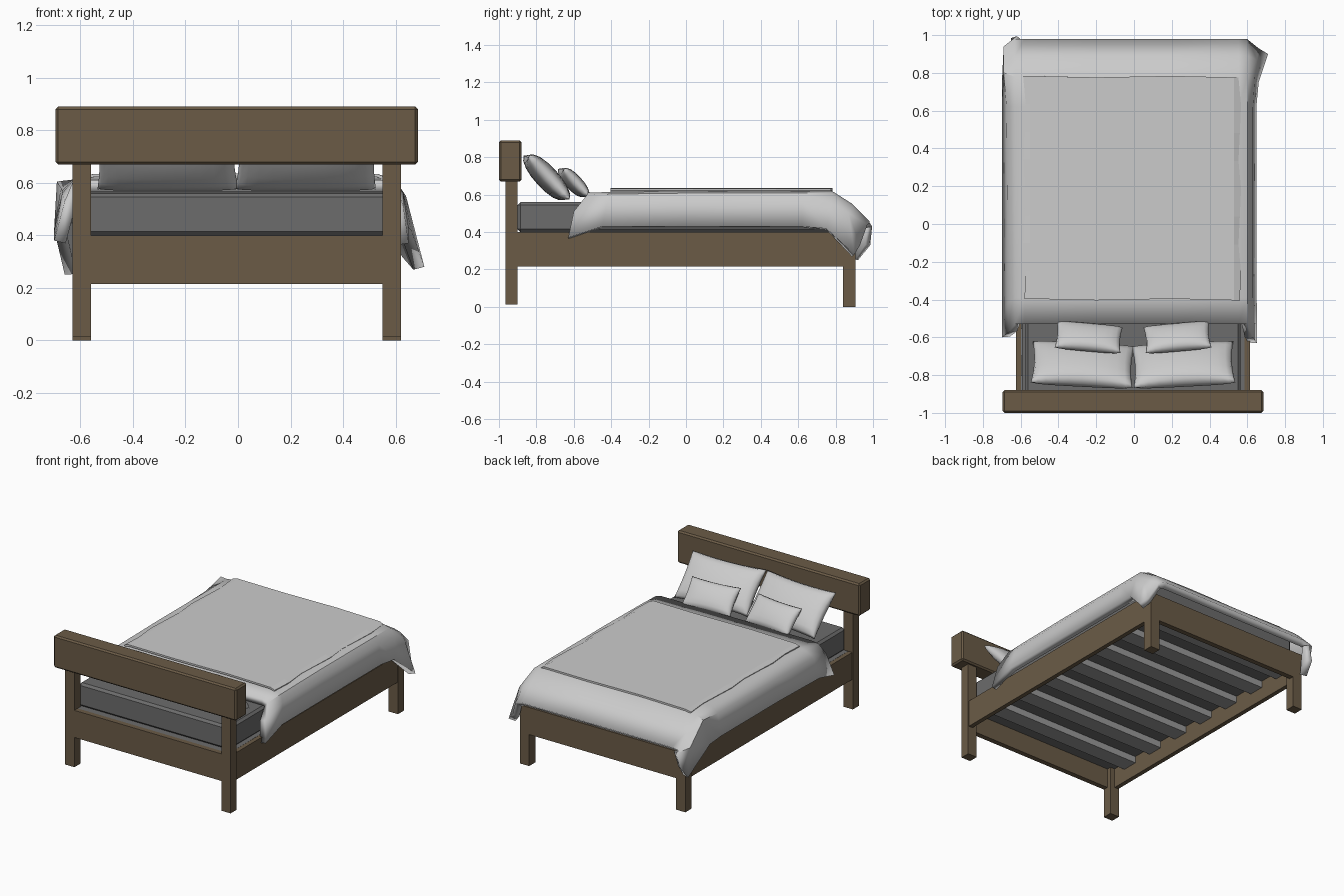
import bpy, bmesh, math
from mathutils import Matrix, Vector

if "Cube" in bpy.data.objects:
    bpy.data.objects.remove(bpy.data.objects["Cube"])


def material(name, rgb):
    m = bpy.data.materials.new(name)
    m.diffuse_color = (*rgb, 1)
    m.use_nodes = True
    m.node_tree.nodes["Principled BSDF"].inputs["Base Color"].default_value = m.diffuse_color
    return m


WOOD = material("wood", (0.145, 0.105, 0.062))
DARK = material("dark_grey", (0.15, 0.15, 0.15))
SLAT = material("slat_grey", (0.32, 0.32, 0.32))


def finish(name, bm, mat=None):
    bmesh.ops.recalc_face_normals(bm, faces=bm.faces)
    me = bpy.data.meshes.new(name)
    bm.to_mesh(me)
    bm.free()
    ob = bpy.data.objects.new(name, me)
    bpy.context.collection.objects.link(ob)
    if mat:
        me.materials.append(mat)
    return ob


def box(name, x0, x1, y0, y1, z0, z1, mat=None, bevel=0.0):
    bm = bmesh.new()
    bmesh.ops.create_cube(bm, size=1)
    for v in bm.verts:
        v.co = ((x0 + x1) / 2 + v.co.x * (x1 - x0),
                (y0 + y1) / 2 + v.co.y * (y1 - y0),
                (z0 + z1) / 2 + v.co.z * (z1 - z0))
    ob = finish(name, bm, mat)
    if bevel:
        b = ob.modifiers.new("bevel", 'BEVEL')
        b.width = bevel
        b.segments = 1
    return ob


def sheet(name, rows, thickness):
    """Loft rows of points into a cloth with thickness."""
    bm = bmesh.new()
    vs = [[bm.verts.new(p) for p in r] for r in rows]
    for a, b in zip(vs, vs[1:]):
        for i in range(len(a) - 1):
            bm.faces.new((a[i], a[i + 1], b[i + 1], b[i]))
    ob = finish(name, bm)
    if sum(p.normal.z for p in ob.data.polygons) < 0:
        ob.data.flip_normals()
    s = ob.modifiers.new("thickness", 'SOLIDIFY')
    s.thickness = thickness
    s.offset = -1
    return ob


def pillow(name, loc, w, h, t, tilt, yaw):
    """Full cushion with pinched edges and pointed corners."""
    bm = bmesh.new()
    n, m = 12, 8
    mat = (Matrix.Translation(loc) @ Matrix.Rotation(math.radians(yaw), 4, 'Z')
           @ Matrix.Rotation(math.radians(tilt), 4, 'X'))
    for side in (1, -1):
        grid = []
        for j in range(m + 1):
            row = []
            for i in range(n + 1):
                u = -math.cos(math.pi * i / n)
                v = -math.cos(math.pi * j / m)
                x = w / 2 * u * (1 - 0.05 * (1 - v * v))
                y = h / 2 * v * (1 - 0.07 * (1 - u * u))
                z = side * t / 2 * max(0, (1 - u * u) * (1 - v * v)) ** 0.34
                row.append(bm.verts.new(mat @ Vector((x, y, z))))
            grid.append(row)
        for j in range(m):
            for i in range(n):
                bm.faces.new((grid[j][i], grid[j][i + 1], grid[j + 1][i + 1], grid[j + 1][i]))
    bmesh.ops.remove_doubles(bm, verts=bm.verts, dist=1e-4)
    ob = finish(name, bm)
    for p in ob.data.polygons:
        p.use_smooth = True
    return ob


# Wooden frame
CX = -0.005
box("headboard", -0.695, 0.685, -1.0, -0.88, 0.67, 0.89, WOOD, 0.01)
for s, side in ((-1, "left"), (1, "right")):
    xa, xb = sorted((CX + s * 0.555, CX + s * 0.625))
    box(f"{side}_head_leg", xa, xb, -0.965, -0.9, 0.012, 0.68, WOOD)
    box(f"{side}_foot_leg", xa, xb, 0.84, 0.907, 0.0, 0.4, WOOD)
    xa, xb = sorted((CX + s * 0.59, CX + s * 0.62))
    box(f"{side}_rail", xa, xb, -0.9, 0.84, 0.215, 0.4, WOOD)
box("head_rail", -0.56, 0.55, -0.965, -0.93, 0.215, 0.4, WOOD)
box("foot_rail", -0.56, 0.55, 0.872, 0.907, 0.215, 0.4, WOOD)

# Slats and mattress
for i in range(7):
    y = -0.75 + i * 0.25
    box(f"slat_{i + 1}", -0.595, 0.585, y - 0.055, y + 0.055, 0.305, 0.355, SLAT)
box("mattress", -0.594, 0.584, -0.93, 0.872, 0.35, 0.4, DARK)
box("mattress_top", -0.575, 0.565, -0.9, 0.87, 0.4, 0.56, DARK, 0.015)

# Duvet stations: top (y, z), then right mid, right hem, left mid, left hem
STATIONS = [
    (-0.53, 0.61, (0.63, -0.60, 0.51), (0.65, -0.63, 0.37), (-0.66, -0.57, 0.53), (-0.70, -0.60, 0.38)),
    (-0.39, 0.615, (0.63, -0.42, 0.56), (0.65, -0.45, 0.43), (-0.67, -0.42, 0.56), (-0.70, -0.44, 0.42)),
    (0.0, 0.62, (0.63, 0.0, 0.565), (0.648, 0.0, 0.43), (-0.67, 0.0, 0.57), (-0.70, 0.0, 0.43)),
    (0.62, 0.62, (0.63, 0.62, 0.565), (0.648, 0.62, 0.43), (-0.675, 0.62, 0.58), (-0.70, 0.62, 0.43)),
    (0.78, 0.62, (0.64, 0.78, 0.55), (0.66, 0.75, 0.42), (-0.69, 0.80, 0.605), (-0.70, 0.74, 0.42)),
    (0.89, 0.55, (0.65, 0.87, 0.50), (0.71, 0.90, 0.28), (-0.69, 0.94, 0.47), (-0.66, 0.92, 0.25)),
    (0.98, 0.46, (0.61, 0.97, 0.44), (0.66, 0.93, 0.33), (-0.62, 0.995, 0.43), (-0.65, 0.985, 0.33)),
]
rows = []
for y, z, rm, rh, lm, lh in STATIONS:
    top = [(x, y, z) for x in (-0.58, -0.2, 0.2, 0.555)]
    shoulder_l, shoulder_r = (-0.63, y, z - 0.008), (0.60, y, z - 0.012)
    rows.append([lh, lm, shoulder_l] + top + [shoulder_r, rm, rh])
duvet = sheet("duvet", rows, 0.045)
bpy.context.view_layer.objects.active = duvet
duvet.select_set(True)
bpy.ops.object.shade_smooth_by_angle(angle=math.radians(40))

# Top blanket lying on the duvet, with slightly wavy edges
rows = []
for j in range(9):
    y = -0.4 + j * 1.18 / 8
    k = 0.008 * math.sin(j * 2.1)
    rows.append([(x, y + 0.004 * math.sin(x * 9), z) for x, z in (
        (-0.58 + k, 0.625), (-0.55, 0.634), (-0.2, 0.636),
        (0.2, 0.636), (0.53, 0.634), (0.56 + k, 0.622))])
sheet("top_blanket", rows, 0.012)

# Pillows
for s, side in ((-1, "left"), (1, "right")):
    pillow(f"{side}_large_pillow", (CX + s * 0.267, -0.745, 0.692), 0.54, 0.32, 0.12, 133, s * 3)
    pillow(f"{side}_small_pillow", (CX + s * 0.235, -0.6, 0.665), 0.35, 0.2, 0.085, 133, s * 5)
